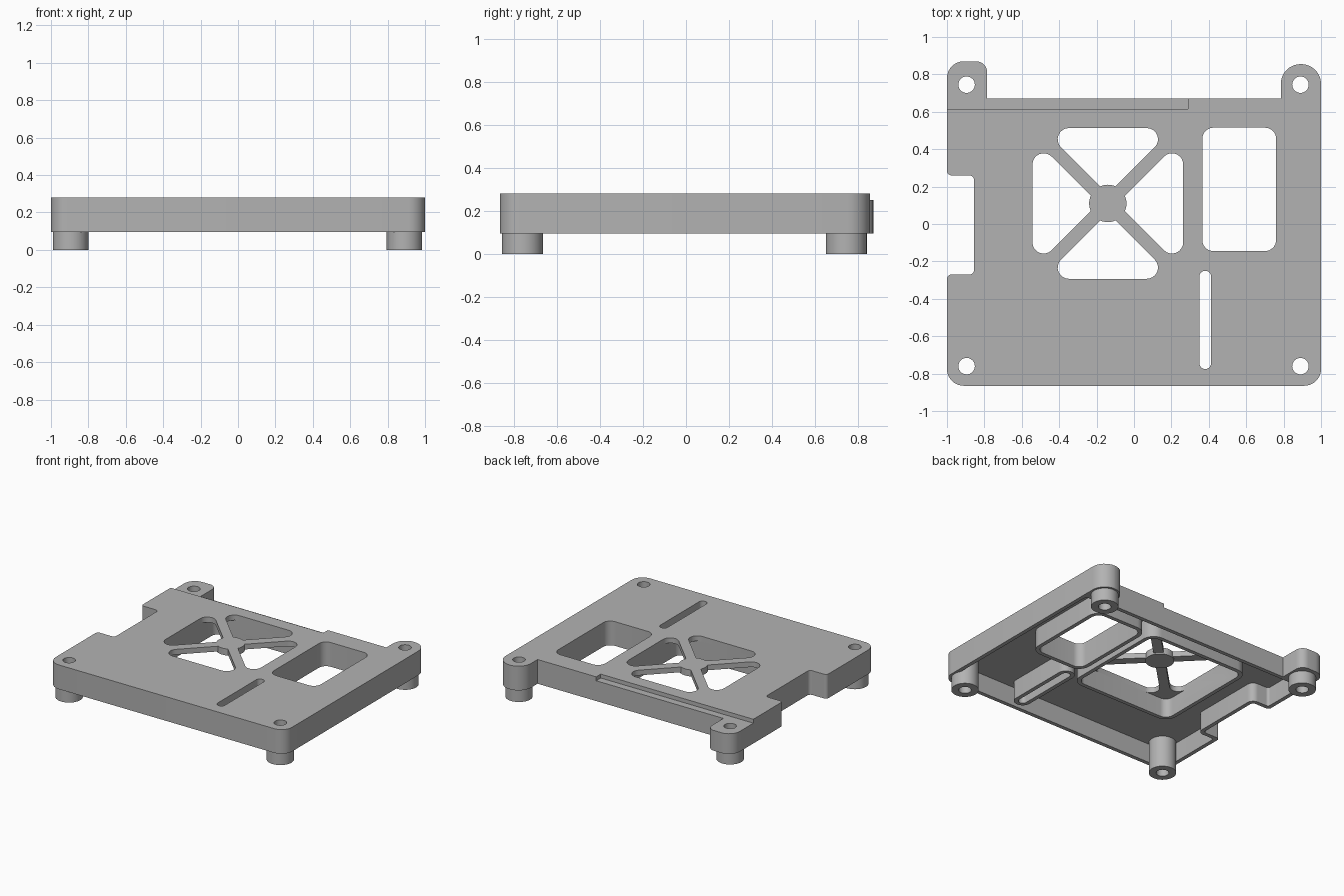
import bpy, bmesh, math
from mathutils import Vector

default = bpy.data.objects.get("Cube")
if default:
    bpy.data.objects.remove(default, do_unlink=True)

BOTTOM, TOP, PLATE, WALL = 0.095, 0.28, 0.24, 0.03

grey = bpy.data.materials.new("grey plastic")
grey.use_nodes = True
colour = (0.45, 0.45, 0.45, 1)
grey.diffuse_color = colour
grey.node_tree.nodes["Principled BSDF"].inputs["Base Color"].default_value = colour


def rounded(corners, steps=8):
    """Outline from (x, y, radius) corners."""
    pts = []
    for i, (x, y, r) in enumerate(corners):
        p = Vector((x, y))
        if r == 0:
            pts.append(p)
            continue
        u = (Vector(corners[i - 1][:2]) - p).normalized()
        v = (Vector(corners[(i + 1) % len(corners)][:2]) - p).normalized()
        half = u.angle(v) / 2
        centre = p + (u + v).normalized() * r / math.sin(half)
        reach = r / math.tan(half)
        a, b = p + u * reach - centre, p + v * reach - centre
        sweep = math.pi - 2 * half
        for k in range(steps + 1):
            t = k / steps
            pts.append(centre + (a * math.sin((1 - t) * sweep)
                                 + b * math.sin(t * sweep)) / math.sin(sweep))
    return pts


def box(x0, x1, y0, y1, r):
    return rounded([(x0, y0, r), (x1, y0, r), (x1, y1, r), (x0, y1, r)])


def circle(x, y, r, n=40):
    return [Vector((x + r * math.cos(math.tau * k / n),
                    y + r * math.sin(math.tau * k / n))) for k in range(n)]


def prism(name, outline, z0, z1):
    bm = bmesh.new()
    face = bm.faces.new([bm.verts.new((p.x, p.y, z0)) for p in outline])
    top = bmesh.ops.extrude_face_region(bm, geom=[face])["geom"]
    bmesh.ops.translate(bm, vec=(0, 0, z1 - z0),
                        verts=[g for g in top if isinstance(g, bmesh.types.BMVert)])
    bmesh.ops.recalc_face_normals(bm, faces=bm.faces)
    mesh = bpy.data.meshes.new(name)
    bm.to_mesh(mesh)
    bm.free()
    mesh.materials.append(grey)
    obj = bpy.data.objects.new(name, mesh)
    bpy.context.collection.objects.link(obj)
    return obj


def combine(target, operation, outline, z0, z1):
    tool = prism("tool", outline, z0, z1)
    tool.hide_render = True
    mod = target.modifiers.new(operation, "BOOLEAN")
    mod.operation, mod.solver, mod.object = operation, "EXACT", tool
    bpy.context.view_layer.objects.active = target
    bpy.ops.object.modifier_apply(modifier=mod.name)
    bpy.data.objects.remove(tool, do_unlink=True)


# Outer body with two rear ears and a side notch
shell = prism("case_shell", rounded([
    (-1, -0.865, 0.09), (1, -0.865, 0.09), (1, 0.855, 0.106), (0.785, 0.855, 0.106),
    (0.785, 0.67, 0), (-0.785, 0.67, 0), (-0.785, 0.87, 0.06), (-1, 0.87, 0.09),
    (-1, 0.26, 0.025), (-0.855, 0.26, 0.025),
    (-0.855, -0.27, 0.025), (-1, -0.27, 0.025)]), BOTTOM, TOP)

# Hollow underside
combine(shell, "DIFFERENCE", rounded([
    (-0.97, -0.835, 0.06), (0.97, -0.835, 0.06), (0.97, 0.64, 0.03), (-0.97, 0.64, 0.03),
    (-0.97, 0.29, 0.02), (-0.825, 0.29, 0.05),
    (-0.825, -0.3, 0.05), (-0.97, -0.3, 0.02)]), 0, PLATE)

# Walled openings: window, narrow slot, vent well under the spokes
FX, FY, FH = -0.14, 0.11, 0.403
openings = [(0.365, 0.76, -0.145, 0.515, 0.06, 1),
            (0.35, 0.412, -0.775, -0.25, 0.03, 1),
            (FX - FH, FX + FH, FY - FH, FY + FH, 0.06, PLATE)]
for x0, x1, y0, y1, r, z in openings:
    combine(shell, "UNION", box(x0 - WALL, x1 + WALL, y0 - WALL, y1 + WALL, r + WALL),
            BOTTOM, PLATE + 0.015)

# Screw posts, running down into the feet
posts = [(x, y) for x in (-0.895, 0.89) for y in (-0.76, 0.745)]
for x, y in posts:
    combine(shell, "UNION", circle(x, y, 0.095), 0, PLATE + 0.005)
for x0, x1, y0, y1, r, z in openings:
    combine(shell, "DIFFERENCE", box(x0, x1, y0, y1, r), -0.1, z)

# Four vent cut-outs that leave diagonal spokes
for k in range(4):
    a = k * math.pi / 2
    tri = rounded([(0, 0.05, 0), (FH - 0.05, FH, 0.06), (0.05 - FH, FH, 0.06)])
    cut = [Vector((FX + p.x * math.cos(a) - p.y * math.sin(a),
                   FY + p.x * math.sin(a) + p.y * math.cos(a))) for p in tri]
    combine(shell, "DIFFERENCE", cut, 0.15, 0.4)

# Vent hub
combine(shell, "UNION", circle(FX, FY, 0.1), PLATE - 0.01, TOP)

# Lowered rear ledge
combine(shell, "DIFFERENCE", box(-1.2, 0.29, 0.615, 1.2, 0), 0.25, 0.4)

# Screw holes
for x, y in posts:
    combine(shell, "DIFFERENCE", circle(x, y, 0.044, 32), -0.1, 0.4)

bpy.ops.object.select_all(action="DESELECT")
shell.select_set(True)
bpy.context.view_layer.objects.active = shell
bpy.ops.object.shade_smooth_by_angle(angle=math.radians(30))
